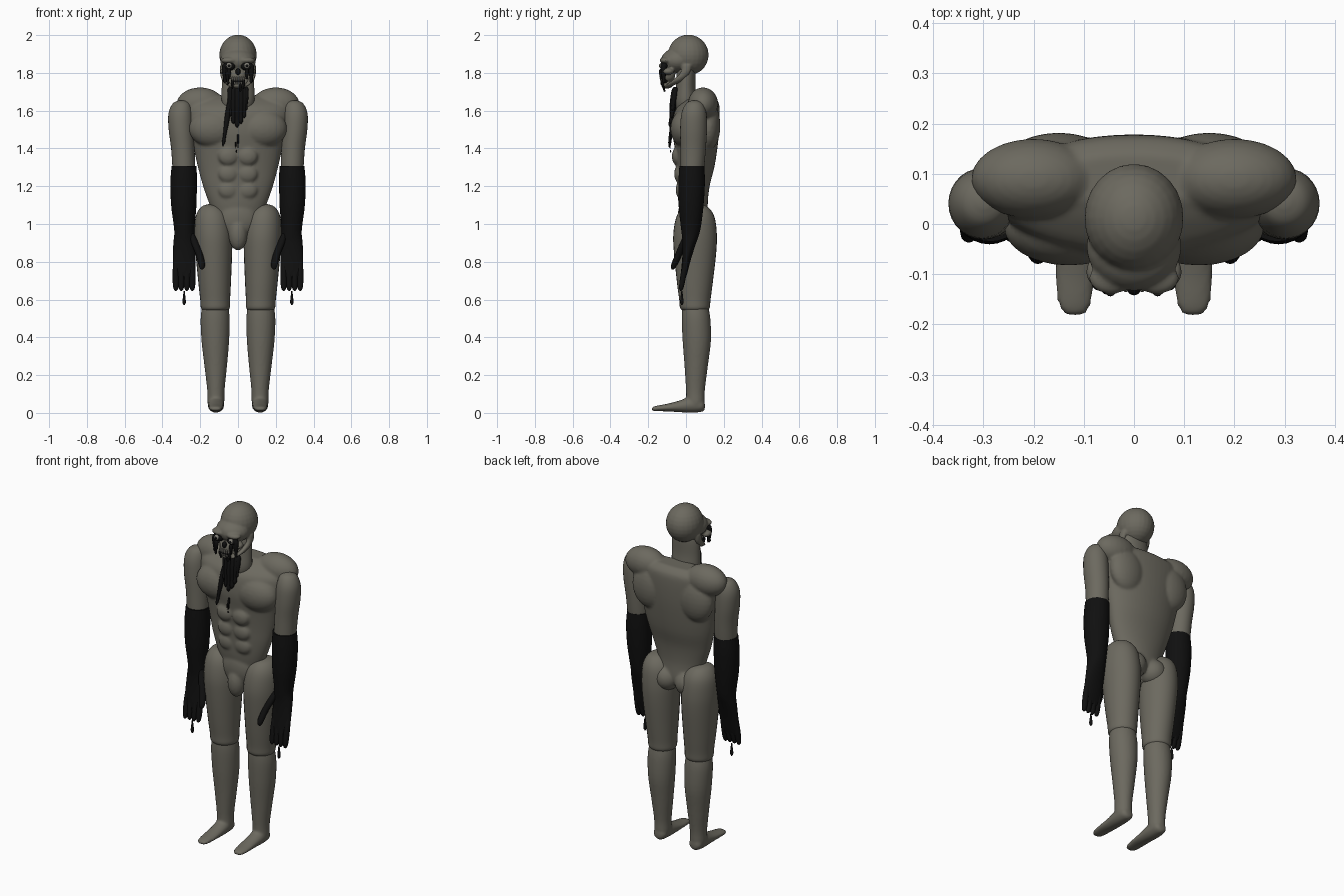
import bpy, bmesh, math
from mathutils import Matrix, Vector


def material(name, rgb):
    m = bpy.data.materials.new(name)
    m.diffuse_color = (*rgb, 1)
    return m


SKIN = material("grey skin", (0.15, 0.142, 0.115))
BLACK = material("black slime", (0.005, 0.005, 0.005))
BONE = material("pale bone", (0.22, 0.21, 0.18))


def loft(bm, secs, along_y=False, n=28, sub=4):
    """Smooth oval rings (height, cx, cy, rx, ry) skinned along z, or along y."""
    pts = [Vector(s) for s in secs]
    path = []
    for i in range(len(pts) - 1):
        a, b = pts[max(i - 1, 0)], pts[i]
        c, d = pts[i + 1], pts[min(i + 2, len(pts) - 1)]
        for k in range(sub):
            t = k / sub
            path.append(0.5 * (2 * b + (c - a) * t + (2 * a - 5 * b + 4 * c - d) * t * t
                               + (3 * b - a - 3 * c + d) * t ** 3))
    path.append(pts[-1])
    rings = []
    for h, cx, cy, rx, ry in path:
        ring = []
        for j in range(n):
            w = math.tau * j / n
            u, v = cx + max(rx, 0.001) * math.cos(w), cy + max(ry, 0.001) * math.sin(w)
            ring.append(bm.verts.new((u, h, v) if along_y else (u, v, h)))
        rings.append(ring)
    faces = [bm.faces.new(rings[0]), bm.faces.new(rings[-1])]
    for r, q in zip(rings, rings[1:]):
        for j in range(n):
            k = (j + 1) % n
            faces.append(bm.faces.new((r[j], r[k], q[k], q[j])))
    bmesh.ops.recalc_face_normals(bm, faces=faces)


def ball(bm, c, r):
    mat = Matrix.Translation(c) @ Matrix.Diagonal((*r, 1))
    bmesh.ops.create_uvsphere(bm, u_segments=24, v_segments=14, radius=1, matrix=mat)


def make(name, bm, mat, voxel=0, smooth=3):
    """Turn a bmesh into an object; a voxel size fuses its pieces into one skin."""
    me = bpy.data.meshes.new(name)
    bm.to_mesh(me)
    bm.free()
    me.materials.append(mat)
    me.shade_smooth()
    ob = bpy.data.objects.new(name, me)
    bpy.context.collection.objects.link(ob)
    if voxel:
        m = ob.modifiers.new("fuse", 'REMESH')
        m.mode, m.voxel_size, m.use_smooth_shade = 'VOXEL', voxel, True
        m = ob.modifiers.new("soften", 'SMOOTH')
        m.factor, m.iterations = 0.5, smooth
    else:
        me.set_sharp_from_angle(angle=math.radians(50))
    return ob


def drip(bm, x, y, top, bottom, r, lean=0.0, xlean=0.0):
    """Hanging slime strand that ends in a heavier drop."""
    prof = ((0, .5), (.1, .95), (.4, 1), (.75, .6), (.92, .6), (1, .1))
    loft(bm, [(top + (bottom - top) * t, x + xlean * t, y + lean * t, r * k, r * k)
              for t, k in prof], n=12)


# torso: core, shoulder humps, chest, abdomen, buttocks and groin
bm = bmesh.new()
loft(bm, [(.96, 0, .05, .08, .05), (1.0, 0, .05, .115, .07), (1.1, 0, .038, .15, .077),
          (1.2, 0, .04, .185, .085), (1.3, 0, .05, .212, .1), (1.4, 0, .053, .235, .113),
          (1.5, 0, .052, .262, .124), (1.6, 0, .06, .275, .118), (1.65, 0, .08, .25, .09),
          (1.68, 0, .09, .17, .05)], n=48)
for s in (-1, 1):
    ball(bm, (s * .2, .09, 1.635), (.125, .08, .088))
    ball(bm, (s * .13, -.005, 1.505), (.13, .078, .1))
    ball(bm, (s * .15, .12, 1.52), (.11, .062, .13))
    for z, y in ((1.358, -.048), (1.265, -.036), (1.18, -.028)):
        ball(bm, (s * .052, y, z), (.052, .027, .047))
    ball(bm, (s * .07, .075, .985), (.075, .075, .075))
ball(bm, (0, 0, 1.03), (.1, .045, .1))
ball(bm, (0, -.012, .945), (.05, .048, .085))
make("torso", bm, SKIN, .008, 4)

# neck
bm = bmesh.new()
loft(bm, [(1.59, 0, 0, .04, .03), (1.605, 0, 0, .07, .05), (1.65, 0, -.002, .086, .058),
          (1.72, 0, -.002, .086, .052), (1.8, 0, 0, .084, .05), (1.86, 0, 0, .07, .045)])
make("neck", bm, SKIN)

# head: cranium, face, brow, cheek bones and jaw
bm = bmesh.new()
ball(bm, (0, .012, 1.895), (.099, .108, .107))
ball(bm, (0, -.045, 1.865), (.095, .088, .066))
ball(bm, (0, -.095, 1.785), (.045, .038, .036))
ball(bm, (0, -.1, 1.735), (.042, .03, .018))
for s in (-1, 1):
    ball(bm, (s * .045, -.108, 1.866), (.045, .032, .018))
    ball(bm, (s * .068, -.095, 1.808), (.028, .032, .018))
    loft(bm, [(1.84, s * .08, .005, .015, .025), (1.8, s * .08, -.005, .016, .026),
              (1.76, s * .068, -.045, .016, .03), (1.735, s * .045, -.085, .014, .025),
              (1.722, s * .03, -.1, .008, .012)], n=16)
make("head", bm, SKIN, .006, 3)

# eye sockets and nose hole
bm = bmesh.new()
for s in (-1, 1):
    ball(bm, (s * .047, -.116, 1.836), (.033, .022, .024))
ball(bm, (0, -.128, 1.806), (.014, .014, .018))
ball(bm, (0, -.112, 1.757), (.038, .022, .018))
make("eye_sockets_and_mouth", bm, BLACK)

# eyes and teeth
bm = bmesh.new()
for s in (-1, 1):
    ball(bm, (s * .047, -.125, 1.838), (.017, .017, .017))
make("eyes", bm, BONE)
bm = bmesh.new()
for s in (-1, 1):
    ball(bm, (s * .047, -.138, 1.838), (.008, .006, .008))
make("pupils", bm, BLACK)
bm = bmesh.new()
for i in range(6):
    x = (i - 2.5) * .011
    y = -.133 + 9 * x * x
    ball(bm, (x, y, 1.768), (.005, .005, .012))
    ball(bm, (x, y + .004, 1.747), (.005, .005, .01))
make("teeth", bm, BONE)

# slime running from the eyes and mouth
bm = bmesh.new()
for s in (-1, 1):
    drip(bm, s * .07, -.118, 1.845, 1.745, .014)
    drip(bm, s * .047, -.133, 1.82, 1.765, .01)
    drip(bm, s * .03, -.128, 1.76, 1.715, .008, .012)
drip(bm, -.055, -.13, 1.82, 1.735, .01)
drip(bm, .012, -.125, 1.75, 1.7, .009, .012)
make("face_slime", bm, BLACK)

# slime on the neck and chest
bm = bmesh.new()
for x, bottom, r in ((-.04, 1.57, .016), (-.025, 1.53, .018), (-.005, 1.51, .02),
                     (.015, 1.53, .02), (.032, 1.56, .017), (.043, 1.6, .013)):
    drip(bm, x, -.055, 1.725, bottom, r, -.13 * (1.725 - bottom))
drip(bm, -.042, -.06, 1.66, 1.41, .014, -.028, -.038)
drip(bm, 0, -.085, 1.475, 1.405, .006, -.004)
drip(bm, -.012, -.084, 1.435, 1.4, .004)
ball(bm, (-.008, -.082, 1.385), (.004, .004, .006))
make("chest_slime", bm, BLACK)

for s, side in ((-1, "right"), (1, "left")):
    # upper arm
    bm = bmesh.new()
    loft(bm, [(1.655, s * .298, .045, .012, .012), (1.638, s * .3, .045, .045, .045),
              (1.585, s * .304, .042, .064, .066), (1.5, s * .301, .04, .066, .071),
              (1.4, s * .292, .038, .062, .067), (1.3, s * .287, .034, .06, .062),
              (1.26, s * .287, .03, .055, .055)])
    make(side + "_upper_arm", bm, SKIN)

    # black forearm and palm
    bm = bmesh.new()
    loft(bm, [(1.308, s * .285, .031, .066, .066), (1.22, s * .288, .03, .07, .07),
              (1.1, s * .287, .027, .067, .066), (1.0, s * .285, .026, .056, .055),
              (.95, s * .284, .024, .053, .047), (.9, s * .285, .018, .057, .036),
              (.82, s * .285, .004, .06, .024), (.74, s * .285, -.01, .058, .017),
              (.7, s * .285, -.016, .05, .01)])
    # fingers and thumb
    for i in range(4):
        x = s * (.242 + .029 * i)
        loft(bm, [(.82, x, .004, .014, .014), (.74, x, -.012, .017, .016),
                  (.68, x, -.022, .016, .014), (.655, x, -.026, .011, .01),
                  (.646, x, -.027, .003, .003)], n=14)
    loft(bm, [(.95, s * .245, .01, .012, .015), (.9, s * .228, -.012, .02, .02),
              (.84, s * .205, -.038, .019, .019), (.79, s * .193, -.06, .018, .017),
              (.767, s * .191, -.068, .012, .011), (.758, s * .191, -.07, .003, .003)], n=16)
    make(side + "_forearm_and_hand", bm, BLACK)

    # drop falling from the fingers
    bm = bmesh.new()
    loft(bm, [(.645, s * .285, -.022, .003, .003), (.61, s * .285, -.022, .007, .007),
              (.585, s * .285, -.022, .009, .009), (.57, s * .285, -.022, .003, .003)], n=12)
    make(side + "_falling_drop", bm, BLACK)

    # thigh
    bm = bmesh.new()
    loft(bm, [(1.105, s * .142, .05, .015, .02), (1.09, s * .14, .05, .055, .065),
              (1.04, s * .135, .05, .089, .1), (.95, s * .131, .048, .1, .115),
              (.85, s * .128, .048, .097, .112), (.7, s * .124, .047, .087, .096),
              (.6, s * .121, .047, .079, .083), (.555, s * .12, .047, .076, .078),
              (.54, s * .12, .047, .06, .06)])
    make(side + "_thigh", bm, SKIN)

    # lower leg and foot
    bm = bmesh.new()
    loft(bm, [(.57, s * .12, .048, .068, .068), (.5, s * .121, .053, .077, .076),
              (.38, s * .12, .057, .073, .075), (.25, s * .118, .054, .06, .062),
              (.12, s * .117, .05, .046, .05), (.05, s * .117, .05, .044, .048),
              (.015, s * .117, .05, .03, .035)])
    loft(bm, [(.1, s * .117, .035, .015, .015), (.085, s * .117, .039, .036, .033),
              (.03, s * .117, .043, .043, .042), (-.04, s * .116, .034, .041, .03),
              (-.1, s * .117, .028, .04, .02), (-.16, s * .118, .023, .033, .014),
              (-.182, s * .118, .021, .018, .007)], along_y=True)
    make(side + "_lower_leg_and_foot", bm, SKIN, .008, 2)
